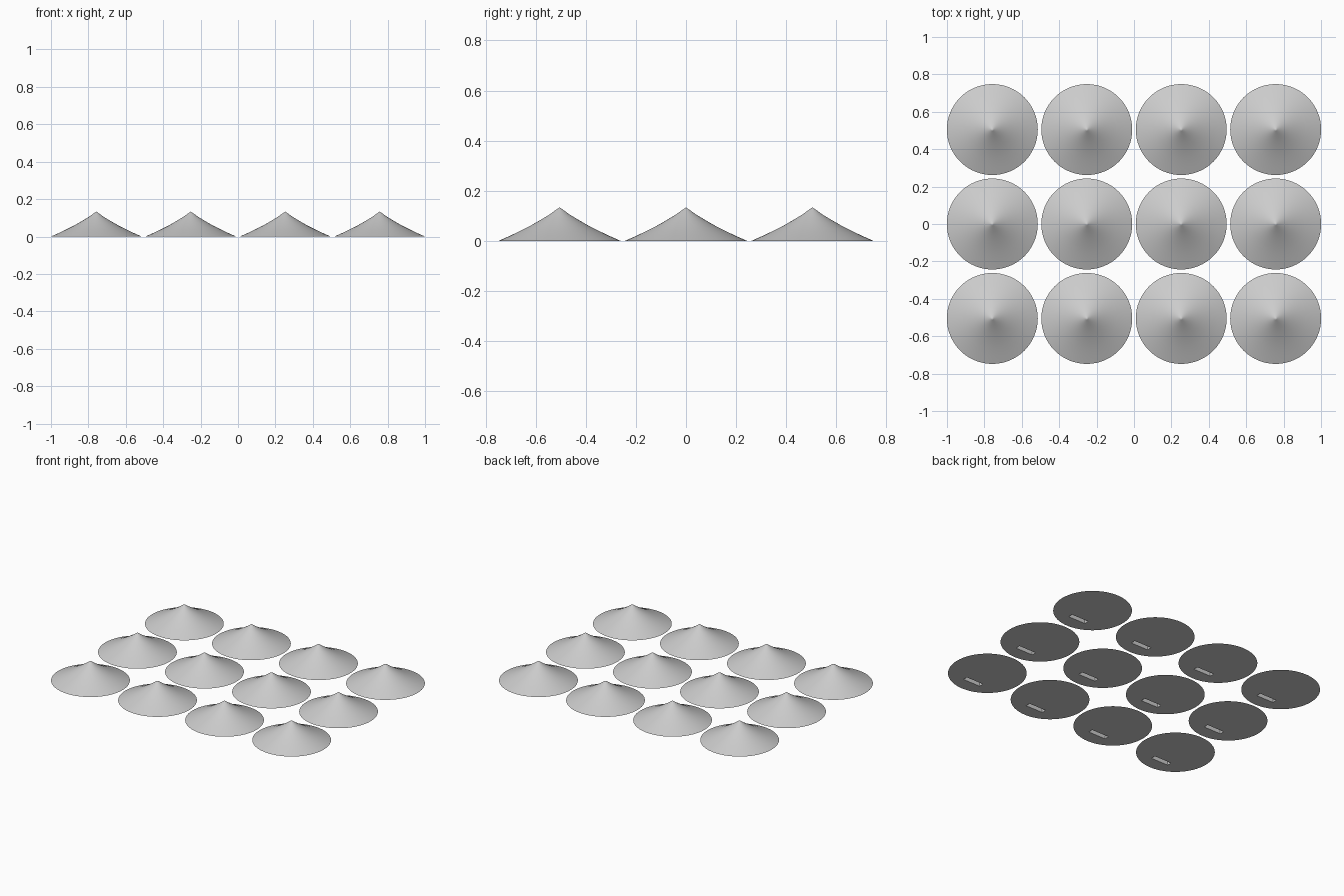
import bpy, bmesh, math

if "Cube" in bpy.data.objects:
    bpy.data.objects.remove(bpy.data.objects["Cube"])

R, PITCH, SEGMENTS = 0.243, 0.505, 64
# concave flank, from the tip down to the rim (radius, height)
PROFILE = [(0, 0.133), (0.008, 0.128), (0.04, 0.105), (0.08, 0.081),
           (0.12, 0.058), (0.16, 0.038), (0.20, 0.019), (R, 0.0)]

grey = bpy.data.materials.new("light grey")
grey.diffuse_color = (0.6, 0.6, 0.6, 1)
grey.use_nodes = True
grey.node_tree.nodes["Principled BSDF"].inputs["Base Color"].default_value = grey.diffuse_color


def make_object(name, bm):
    mesh = bpy.data.meshes.new(name)
    bm.to_mesh(mesh)
    bm.free()
    obj = bpy.data.objects.new(name, mesh)
    bpy.context.collection.objects.link(obj)
    return obj


# cone: profile spun about z, closed by a flat base
bm = bmesh.new()
verts = [bm.verts.new((r, 0, z)) for r, z in PROFILE]
edges = [bm.edges.new(pair) for pair in zip(verts, verts[1:])]
bmesh.ops.spin(bm, geom=verts + edges, cent=(0, 0, 0), axis=(0, 0, 1),
               angle=2 * math.tau / 2, steps=SEGMENTS)
bmesh.ops.remove_doubles(bm, verts=bm.verts, dist=1e-4)
bmesh.ops.holes_fill(bm, edges=[e for e in bm.edges if e.is_boundary], sides=0)
bmesh.ops.recalc_face_normals(bm, faces=bm.faces)
cone = make_object("cone_1", bm)
cone.data.materials.append(grey)

# narrow slot cut into the underside
bm = bmesh.new()
bmesh.ops.create_cube(bm, size=1)
bmesh.ops.scale(bm, vec=(0.13, 0.033, 0.056), verts=bm.verts)
bmesh.ops.translate(bm, vec=(0, -0.136, 0), verts=bm.verts)
cutter = make_object("slot_cutter", bm)
cutter.hide_render = True

cut = cone.modifiers.new("slot", 'BOOLEAN')
cut.operation, cut.solver, cut.object = 'DIFFERENCE', 'EXACT', cutter
bpy.context.view_layer.objects.active = cone
cone.select_set(True)
bpy.ops.object.modifier_apply(modifier=cut.name)
bpy.data.objects.remove(cutter)
bpy.ops.object.shade_smooth_by_angle(angle=math.radians(20))

# grid of four by three cones
for i in range(12):
    obj = cone if i == 0 else cone.copy()
    if i:
        obj.name = f"cone_{i + 1}"
        bpy.context.collection.objects.link(obj)
    obj.location = ((i % 4 - 1.5) * PITCH, (i // 4 - 1) * PITCH, 0)
